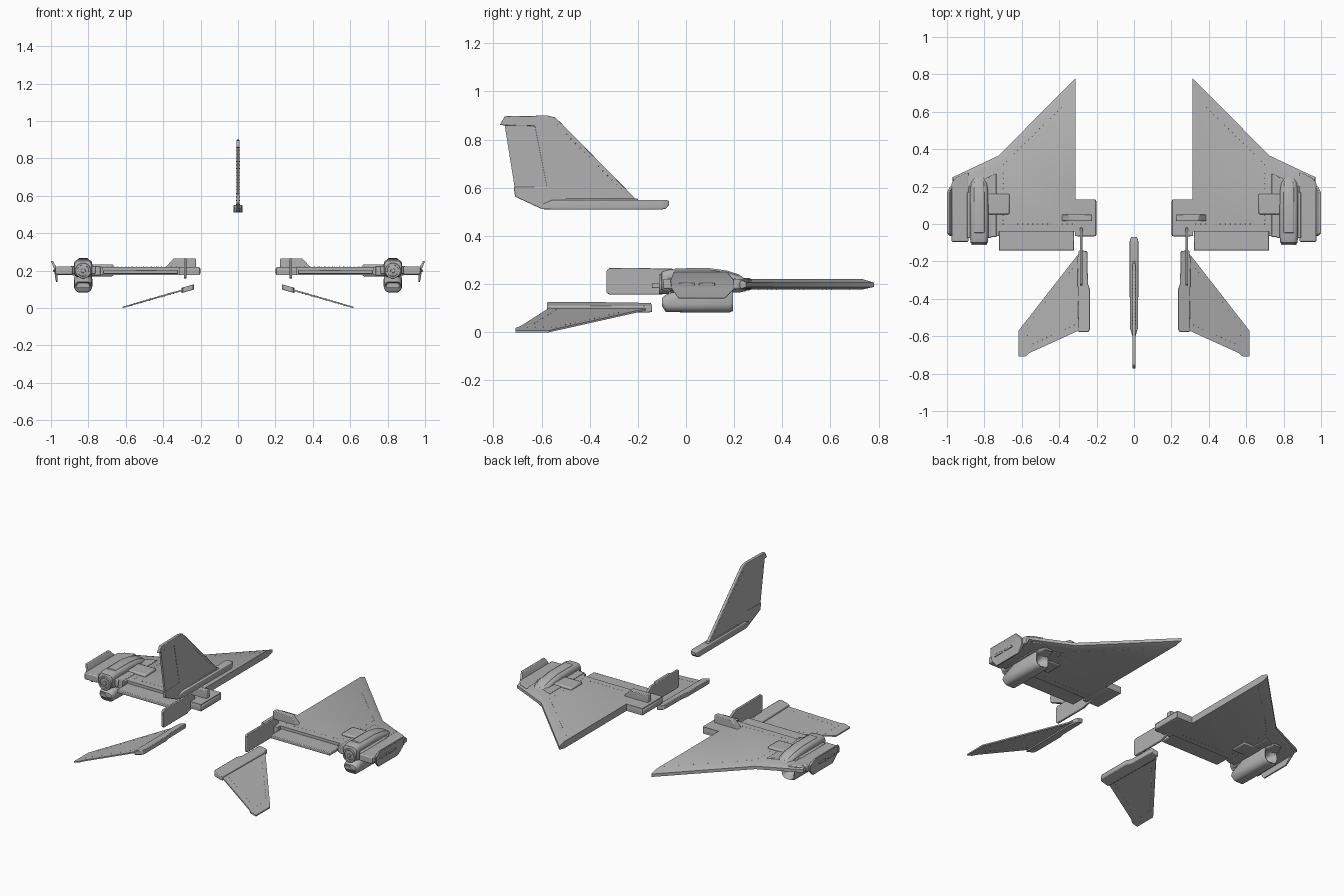
import bpy, bmesh, math
from mathutils import Vector, Matrix

# Mid-grey paint shared by every part
paint = bpy.data.materials.new("grey_paint")
paint.diffuse_color = (.44, .44, .44, 1)


def finish(name, bm, mirror=True, bevel=0.0):
    bmesh.ops.recalc_face_normals(bm, faces=bm.faces)
    me = bpy.data.meshes.new(name)
    bm.to_mesh(me)
    bm.free()
    me.materials.append(paint)
    ob = bpy.data.objects.new(name, me)
    bpy.context.collection.objects.link(ob)
    if bevel:
        b = ob.modifiers.new("bevel", 'BEVEL')
        b.width, b.segments, b.limit_method = bevel, 2, 'ANGLE'
    if mirror:
        m = ob.modifiers.new("mirror", 'MIRROR')
        m.use_axis[0] = True
        m.use_mirror_merge = False
    bpy.context.view_layer.objects.active = ob
    bpy.ops.object.select_all(action='DESELECT')
    ob.select_set(True)
    bpy.ops.object.shade_smooth_by_angle(angle=math.radians(30))
    return ob


def stack(name, rings, mirror=True, bevel=0.0):
    """Skin a list of equal-length rings and cap both ends."""
    bm = bmesh.new()
    vs = [[bm.verts.new(p) for p in r] for r in rings]
    n = len(rings[0])
    for a, b in zip(vs, vs[1:]):
        for i in range(n):
            j = (i + 1) % n
            bm.faces.new((a[i], a[j], b[j], b[i]))
    bm.faces.new(vs[0])
    bm.faces.new(vs[-1])
    return finish(name, bm, mirror, bevel)


def prism(name, pts, axis, lo, hi, mirror=True, bevel=0.0):
    def put(p, v):
        p = list(p)
        p.insert(axis, v)
        return p
    return stack(name, [[put(p, v) for p in pts] for v in (lo, hi)], mirror, bevel)


def box(name, x0, x1, y0, y1, z0, z1, bevel=0.0, mirror=True):
    return prism(name, [(x0, y0), (x1, y0), (x1, y1), (x0, y1)], 2, z0, z1, mirror, bevel)


def round_rect(xc, y, z0, z1, hw, r, seg=5):
    zc, hh = (z0 + z1) / 2, (z1 - z0) / 2
    r = min(r, hw, hh) * 0.999
    out = []
    for k, (sx, sz) in enumerate([(1, 1), (-1, 1), (-1, -1), (1, -1)]):
        for i in range(seg + 1):
            a = math.pi / 2 * (k + i / seg)
            out.append((xc + sx * (hw - r) + r * math.cos(a), y,
                        zc + sz * (hh - r) + r * math.sin(a)))
    return out


def loft(name, xc, sections, mirror=True):
    """Sections are (y, z low, z high, half width, corner radius)."""
    return stack(name, [round_rect(xc, *s) for s in sections], mirror)


def rivets(name, rows, mirror=True, step=0.026):
    bm = bmesh.new()
    for a, b in rows:
        a, b = Vector(a), Vector(b)
        n = int((b - a).length / step)
        for i in range(n + 1):
            bmesh.ops.create_icosphere(bm, subdivisions=1, radius=0.002,
                                       matrix=Matrix.Translation(a.lerp(b, i / n)))
    return finish(name, bm, mirror)


# Main wing with chamfered leading edge
outline = [(.205, .13), (.205, -.065), (.315, -.065), (.315, -.04), (.722, -.04),
           (.722, -.065), (.97, -.065), (.97, .25), (.725, .365), (.312, .78), (.312, .13)]
inset = outline[:7] + [(.96, .222), (.713, .335), (.312, .735), (.312, .13)]
stack("wing", [[(*p, z) for p in ring] for ring, z in
               ((inset, .178), (outline, .188), (outline, .206), (inset, .220))])
box("wing_root_block", .20, .312, -.066, .131, .177, .218, .012)
box("trailing_flap", .32, .722, -.142, -.03, .183, .203, .004)

# Root fence and hinged vertical vane
prism("root_fence", [(.225, .215), (.39, .215), (.345, .265), (.225, .265)], 1, .015, .05, bevel=.004)
prism("rear_vane", [(-.33, .165), (-.32, .157), (-.10, .157), (-.02, .18), (-.02, .24),
                    (-.06, .265), (-.32, .267), (-.33, .255)], 0, .276, .289, bevel=.003)

# Engine pod under and over the outer wing
X = .828
loft("pod_lower_body", X, [(-.055, .09, .135, .035, .02), (-.10, .11, .14, .04, .02),
                           (-.085, .085, .155, .047, .03), (.0, .082, .19, .049, .035),
                           (.18, .082, .19, .049, .035), (.195, .088, .18, .043, .035),
                           (.19, .095, .17, .036, .032), (.14, .12, .145, .012, .01)])
loft("pod_upper_fairing", X, [(-.105, .18, .235, .035, .02), (-.10, .17, .253, .046, .025),
                              (-.07, .165, .26, .049, .025), (.09, .165, .26, .049, .025),
                              (.17, .165, .25, .048, .025), (.22, .165, .235, .045, .025),
                              (.248, .17, .22, .035, .02), (.258, .18, .21, .022, .012)])
loft("pod_top_strap", X, [(-.055, .20, .25, .024, .01), (-.045, .20, .265, .029, .01),
                          (.09, .20, .267, .029, .01), (.17, .20, .256, .028, .01),
                          (.22, .20, .240, .026, .01), (.24, .20, .225, .02, .01)])
loft("pod_nozzle", X, [(y, .2 - r, .2 + r, r, r) for y, r in
                       ((-.07, .042), (-.109, .042), (-.112, .04), (-.112, .031),
                        (-.09, .029), (-.09, .014), (-.112, .011))])
for s in (-1, 1):
    box("pod_side_lug", X + s * .054 - .012, X + s * .054 + .012, -.075, .17, .183, .226, .005)
box("pod_brace", .665, .79, .052, .16, .170, .234, .008)

# Wing tip rail and canted tip fin
prism("tip_rail", [(.885, -.095), (.975, -.095), (.975, .22), (.945, .25), (.885, .275)],
      2, .180, .222, bevel=.006)
prism("tip_trailing_step", [(.735, .27), (.885, .20), (.885, -.07), (.735, -.07)], 2, .174, .225, bevel=.004)


def fin_ring(x, z, y0, y1, t=.006):
    return [(x - t, y0, z), (x + t, y0, z), (x + t, y1, z), (x - t, y1, z)]


stack("tip_fin", [fin_ring(.969, .140, -.03, .16, .004), fin_ring(.972, .18, -.06, .20, .008),
                  fin_ring(.977, .215, -.065, .20, .008), fin_ring(.995, .252, -.05, .17, .005)],
      bevel=.002)
for y in (-.03, .055):
    box("tip_slot_rib", .975, .988, y, y + .065, .193, .205, .003)

# Lower tailplanes, sloping down toward the tip
def tail_rings(pts, t):
    return [[(x, y, .112 - .288 * (x - .24) + d) for x, y in pts] for d in (-t, t)]


stack("tailplane", tail_rings([(.25, -.16), (.305, -.17), (.59, -.535), (.617, -.57),
                               (.617, -.708), (.58, -.708), (.560, -.69), (.30, -.572),
                               (.25, -.572)], .004))
stack("tailplane_root", tail_rings([(.25, -.145), (.295, -.14), (.303, -.19), (.297, -.578),
                                    (.243, -.578), (.235, -.56), (.235, -.35), (.246, -.32)], .014),
      bevel=.004)

# Vertical tail with inset rudder and base rail
prism("tail_fin", [(-.774, .86), (-.753, .897), (-.575, .90), (-.545, .893), (-.525, .875),
                   (-.205, .55), (-.21, .53), (-.58, .515), (-.60, .512), (-.71, .563),
                   (-.716, .603), (-.577, .603), (-.628, .857)], 0, -.009, .009, False, .003)
prism("rudder", [(-.620, .865), (-.565, .59), (-.710, .59), (-.754, .865)], 0, -.006, .006, False)
loft("tail_base_rail", 0, [(-.60, .511, .53, .008, .003), (-.555, .51, .55, .022, .005),
                           (-.10, .51, .55, .024, .005), (-.085, .513, .55, .022, .005),
                           (-.07, .528, .545, .015, .004)], False)
box("tail_base_spine", -.012, .012, -.50, -.20, .54, .556, .004, False)

# Rivet rows
tz = lambda x, s: .112 - .288 * (x - .24) + s * .004
rows = []
for z in (.178, .220):
    rows += [((.33, .68, z), (.70, .318, z)), ((.33, .0, z), (.70, .0, z)),
             ((.70, .02, z), (.70, .30, z))]
for s in (-1, 1):
    rows += [((.33, -.24, tz(.33, s)), (.57, -.54, tz(.57, s))),
             ((.57, -.56, tz(.57, s)), (.57, -.66, tz(.57, s))),
             ((.32, -.54, tz(.32, s)), (.54, -.64, tz(.54, s)))]
rivets("wing_rivets", rows)
rivets("tail_rivets", [((x, -.535, .86), (x, -.25, .575)) for x in (-.009, .009)], False)
